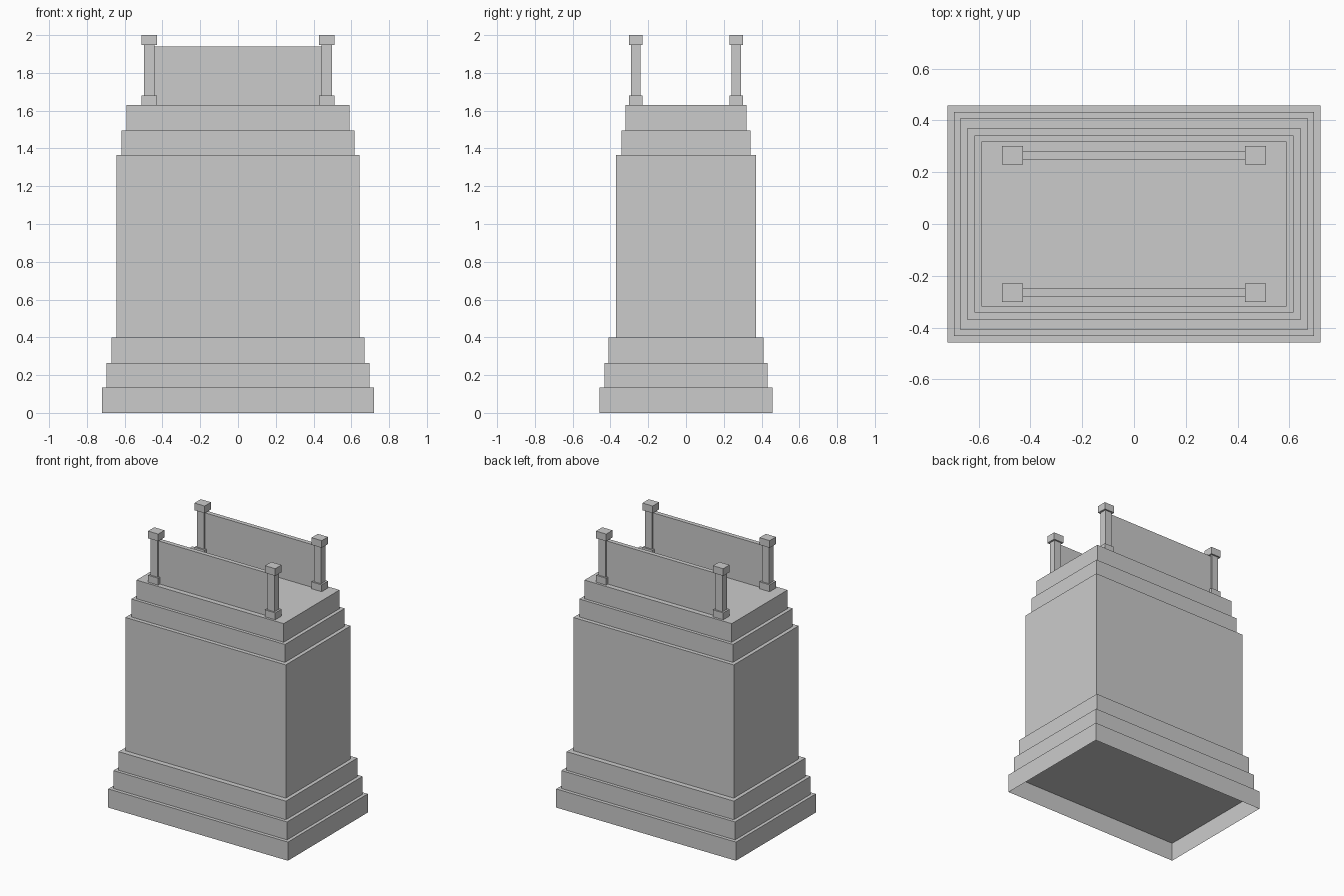
import bpy, bmesh

if "Cube" in bpy.data.objects:
    bpy.data.objects.remove(bpy.data.objects["Cube"])


def box(name, hx, hy, z0, z1, cx=0, cy=0, open_bottom=False):
    """Box from half sizes, base height and top height."""
    bm = bmesh.new()
    bmesh.ops.create_cube(bm, size=1)
    for v in bm.verts:
        v.co = (cx + v.co.x * 2 * hx, cy + v.co.y * 2 * hy, z1 if v.co.z > 0 else z0)
    if open_bottom:
        bm.normal_update()
        down = [f for f in bm.faces if f.normal.z < -0.9]
        bmesh.ops.delete(bm, geom=down, context='FACES_ONLY')
    mesh = bpy.data.meshes.new(name)
    bm.to_mesh(mesh)
    bm.free()
    obj = bpy.data.objects.new(name, mesh)
    bpy.context.collection.objects.link(obj)
    return obj


# Stepped pedestal: half width, half depth, bottom, top
tiers = [
    ("plinth_step_lower", 0.72, 0.457, 0.0, 0.135),
    ("plinth_step_middle", 0.696, 0.432, 0.135, 0.265),
    ("plinth_step_upper", 0.67, 0.409, 0.265, 0.40),
    ("pedestal_body", 0.643, 0.371, 0.40, 1.365),
    ("cornice_step_lower", 0.616, 0.342, 1.365, 1.495),
    ("cornice_step_upper", 0.59, 0.319, 1.495, 1.63),
]
for i, (name, hx, hy, z0, z1) in enumerate(tiers):
    # The lowest step is hollow underneath
    box(name, hx, hy, z0, z1, open_bottom=(i == 0))

# Corner posts and railing panels along front and back
PX, PY = 0.469, 0.266
for side, sy in (("front", -1), ("back", 1)):
    y = sy * PY
    for end, sx in (("left", -1), ("right", 1)):
        x = sx * PX
        box(f"{side}_{end}_post_base", 0.041, 0.036, 1.63, 1.68, x, y)
        box(f"{side}_{end}_post_shaft", 0.028, 0.025, 1.68, 1.948, x, y)
        box(f"{side}_{end}_post_cap", 0.041, 0.036, 1.948, 2.0, x, y)
    box(f"{side}_railing_panel", 0.45, 0.016, 1.63, 1.94, 0, y)
